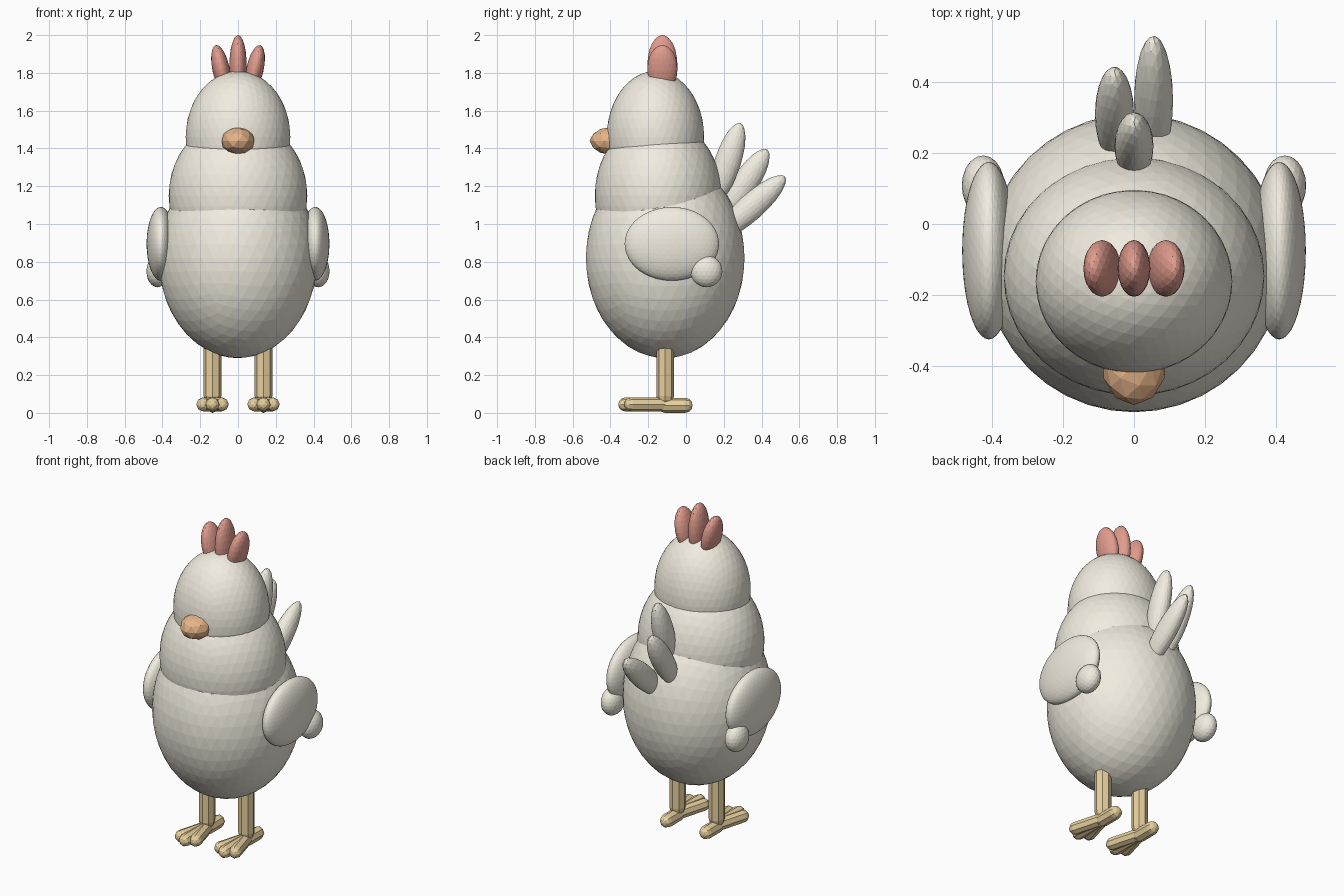
import bpy, bmesh, math
from mathutils import Matrix, Vector

if "Cube" in bpy.data.objects:
    bpy.data.objects.remove(bpy.data.objects["Cube"])


def material(name, rgb):
    m = bpy.data.materials.new(name)
    m.diffuse_color = (*rgb, 1)
    m.use_nodes = True
    m.node_tree.nodes["Principled BSDF"].inputs["Base Color"].default_value = m.diffuse_color
    return m


CREAM = material("cream", (0.88, 0.84, 0.74))
RED = material("red", (0.75, 0.33, 0.27))
ORANGE = material("orange", (0.80, 0.46, 0.25))
YELLOW = material("yellow", (0.80, 0.63, 0.34))


def finish(name, bm, mat):
    me = bpy.data.meshes.new(name)
    bm.to_mesh(me)
    bm.free()
    me.materials.append(mat)
    ob = bpy.data.objects.new(name, me)
    bpy.context.collection.objects.link(ob)
    return ob


def ball(name, center, radii, mat, level=4, axis="X", tilt=0):
    """Faceted ellipsoid, optionally tilted about one axis."""
    bm = bmesh.new()
    mtx = (Matrix.Translation(center) @ Matrix.Rotation(math.radians(tilt), 4, axis)
           @ Matrix.Diagonal((*radii, 1)))
    bmesh.ops.create_icosphere(bm, subdivisions=level, radius=1, matrix=mtx)
    return finish(name, bm, mat)


def capsule(name, a, b, r, mat, sides=8):
    """Rod from a to b with rounded ends."""
    a, b = Vector(a), Vector(b)
    d = b - a
    rot = d.to_track_quat('Z', 'Y').to_matrix().to_4x4()
    bm = bmesh.new()
    bmesh.ops.create_cone(bm, cap_ends=False, segments=sides, radius1=r, radius2=r,
                          depth=d.length, matrix=Matrix.Translation((a + b) / 2) @ rot)
    for p in (a, b):
        bmesh.ops.create_uvsphere(bm, u_segments=sides, v_segments=6, radius=r,
                                  matrix=Matrix.Translation(p) @ rot)
    return finish(name, bm, mat)


# Body, chest and head
ball("body", (0, -0.11, 0.82), (0.42, 0.42, 0.53), CREAM)
ball("chest", (0, -0.147, 1.15), (0.367, 0.336, 0.41), CREAM)
ball("head", (0, -0.162, 1.46), (0.277, 0.258, 0.35), CREAM)

# Beak
ball("beak", (0, -0.40, 1.44), (0.09, 0.11, 0.073), ORANGE, 2)

# Comb
ball("comb_middle", (0, -0.125, 1.84), (0.046, 0.08, 0.16), RED, 3)
for s, side in ((-1, "left"), (1, "right")):
    ball("comb_" + side, (s * 0.09, -0.125, 1.82), (0.046, 0.08, 0.13), RED, 3, "Y", s * 12)

# Tail feathers
for name, c, length, tilt in (("upper", (0, 0.22, 1.325), 0.22, -18),
                              ("middle", (-0.055, 0.31, 1.21), 0.22, -33),
                              ("lower", (0.055, 0.346, 1.091), 0.24, -48)):
    ball("tail_feather_" + name, c, (0.055, 0.07, length), CREAM, 3, "X", tilt)

for s, side in ((-1, "left"), (1, "right")):
    # Wings
    ball("wing_" + side, (s * 0.409, -0.075, 0.895), (0.075, 0.25, 0.195), CREAM)
    ball("wing_tip_" + side, (s * 0.425, 0.108, 0.75), (0.06, 0.085, 0.085), CREAM, 3)
    # Legs
    x = s * 0.135
    capsule("leg_" + side, (x, -0.11, 0.09), (x, -0.11, 0.40), 0.047, YELLOW)
    # Toes
    for i, (dx, y) in enumerate(((-0.05, -0.29), (0, -0.322), (0.05, -0.29))):
        capsule(f"front_toe_{side}_{i + 1}", (x, -0.11, 0.045), (x + dx, y, 0.045), 0.037, YELLOW)
    capsule("back_toe_" + side, (x, -0.11, 0.04), (x, -0.005, 0.04), 0.04, YELLOW)
